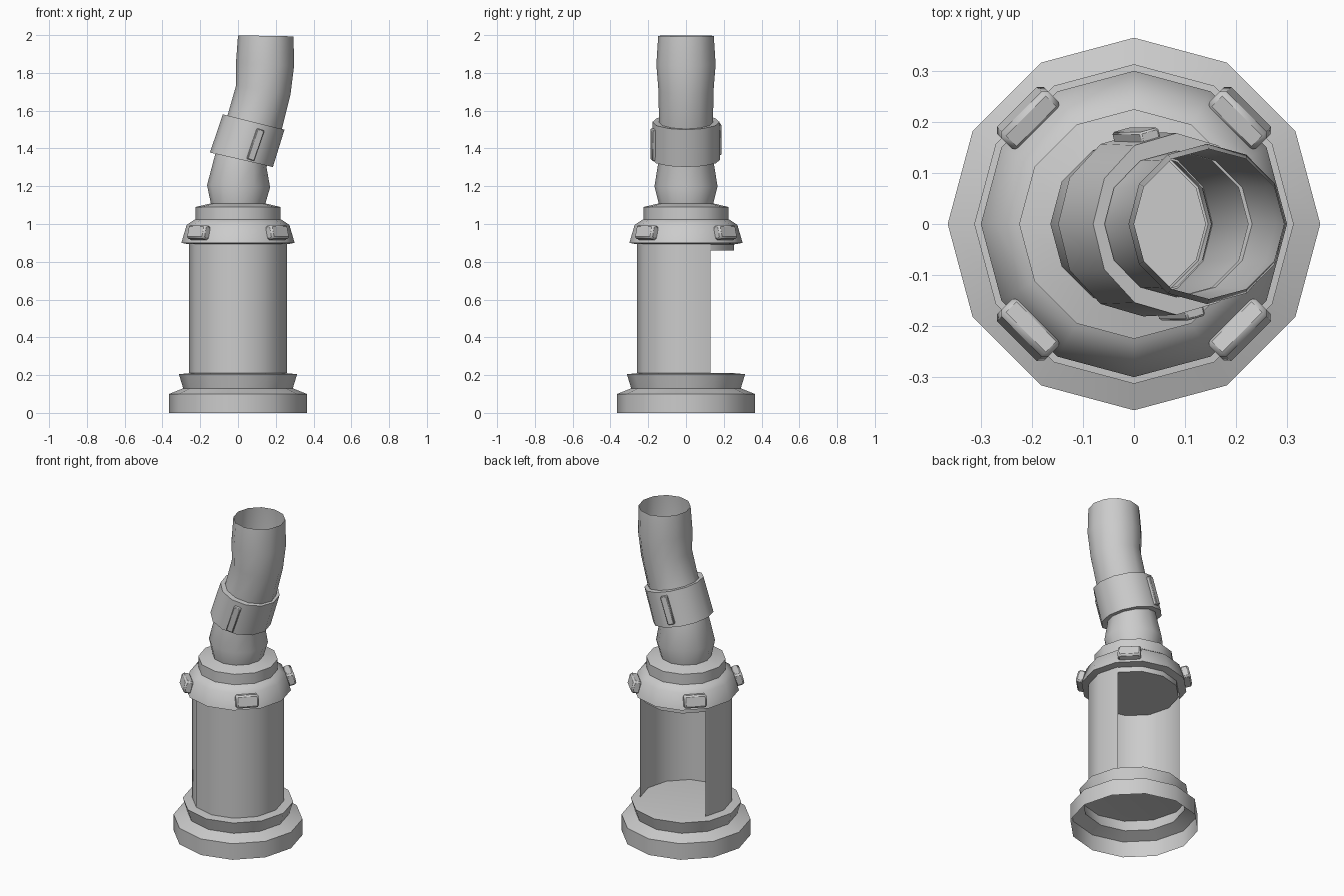
import bpy, bmesh
from math import sin, cos, pi, radians
from mathutils import Matrix, Vector

if "Cube" in bpy.data.objects:
    bpy.data.objects.remove(bpy.data.objects["Cube"])

N = 12


def finish(name, bm, angle=40):
    me = bpy.data.meshes.new(name)
    bm.to_mesh(me)
    bm.free()
    ob = bpy.data.objects.new(name, me)
    bpy.context.collection.objects.link(ob)
    bpy.ops.object.select_all(action='DESELECT')
    ob.select_set(True)
    bpy.context.view_layer.objects.active = ob
    bpy.ops.object.shade_smooth_by_angle(angle=radians(angle))
    return ob


def loft(name, rings, cap_start=False, cap_end=False, skip=()):
    """Rings are (centre x, centre z, tilt in degrees, radius x, radius y)."""
    bm = bmesh.new()
    loops = []
    for cx, cz, tilt, rx, ry in rings:
        m = Matrix.Translation((cx, 0, cz)) @ Matrix.Rotation(radians(tilt), 4, 'Y')
        loops.append([bm.verts.new(m @ Vector((rx * cos(2 * pi * i / N), ry * sin(2 * pi * i / N), 0)))
                      for i in range(N)])
    for a, b in zip(loops, loops[1:]):
        for i in range(N):
            if i not in skip:
                j = (i + 1) % N
                bm.faces.new((a[i], a[j], b[j], b[i]))
    if cap_start:
        bm.faces.new(loops[0][::-1])
    if cap_end:
        bm.faces.new(loops[-1])
    bmesh.ops.delete(bm, geom=[v for v in bm.verts if not v.link_faces], context='VERTS')
    return finish(name, bm)


def turned(name, profile, **kw):
    """Upright twelve-sided part from (radius, height) points."""
    return loft(name, [(0, z, 0, r, r) for r, z in profile], **kw)


def block(name, size, matrix, bevel):
    bm = bmesh.new()
    bmesh.ops.create_cube(bm, size=1, matrix=Matrix.Diagonal((*size, 1)))
    bmesh.ops.bevel(bm, geom=bm.edges[:], offset=bevel, segments=1, affect='EDGES')
    bm.transform(matrix)
    return finish(name, bm)


# Stepped base, open underneath, closed by the chamber floor
turned("base", [(.365, 0), (.365, .10), (.29, .13), (.313, .205), (.26, .21)], cap_end=True)

# Chamber wall with the rear four sides left open
turned("chamber_wall", [(.26, .21), (.26, .895)], skip=(1, 2, 3, 4))

# Flanged lid with ceiling
turned("lid", [(.255, .86), (.255, .892), (.30, .90), (.272, .995), (.235, 1.02),
               (.225, 1.025), (.225, 1.09), (.14, 1.11)], cap_start=True)

# Clips around the lid
for k in range(4):
    m = (Matrix.Rotation(radians(45 + 90 * k), 4, 'Z') @ Matrix.Translation((.294, 0, .955))
         @ Matrix.Rotation(radians(-14), 4, 'Y'))
    block(f"lid_clip_{k + 1}", (.05, .13, .075), m, .01)

# Bent pipe, open at the top
loft("pipe", [(0, 1.09, 0, .14, .14), (.003, 1.20, 2, .167, .167), (.015, 1.335, 14, .14, .145),
              (.09, 1.545, 15, .148, .143), (.134, 1.71, 10, .146, .146),
              (.143, 1.845, 3, .154, .157), (.147, 1.996, 1, .147, .147)])

# Collar around the pipe bend
TILT = 16
loft("collar", [(.018, 1.34, TILT - 3, .138, .14), (.018, 1.34, TILT - 3, .171, .181),
                (.083, 1.54, TILT - 2, .168, .178), (.083, 1.54, TILT - 2, .145, .143)])

# Two narrow lugs on opposite sides of the collar
for k, side in enumerate(("front", "back")):
    m = (Matrix.Translation((.05, 0, 1.44)) @ Matrix.Rotation(radians(TILT + 3), 4, 'Y')
         @ Matrix.Rotation(radians(15 + 180 * k), 4, 'Z') @ Matrix.Translation((0, -.176, -.005)))
    block(f"collar_lug_{side}", (.04, .03, .17), m, .004)
